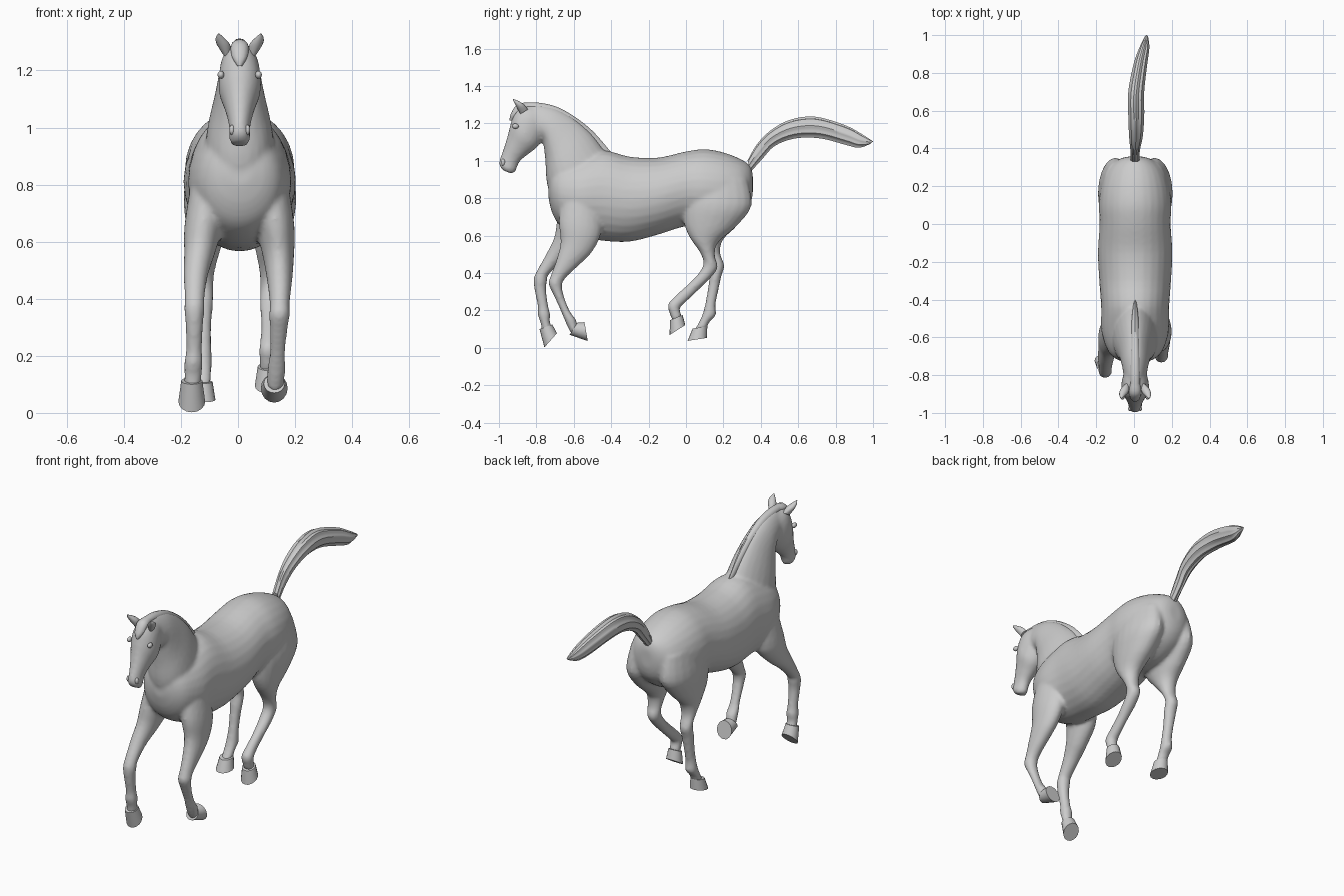
import bpy, bmesh, math
from mathutils import Vector, Matrix

CX = 0.006  # body centre line


def spline(a, b, c, d, t):
    return 0.5 * (2*b + (c - a)*t + (2*a - 5*b + 4*c - d)*t*t + (3*b - a - 3*c + d)*t**3)


def loft(bm, stations, n=20, sub=4, taper=0.0, ridges=0, depth=0.0):
    """Skin rings; each station is (y1, z1, y2, z2, x, half_width): two outline points plus width."""
    st = [list(s) for s in stations]
    rows = []
    for i in range(len(st) - 1):
        p = [st[max(i-1, 0)], st[i], st[i+1], st[min(i+2, len(st)-1)]]
        rows += [[spline(*q, k/sub) for q in zip(*p)] for k in range(sub)]
    rows.append(st[-1])
    rings = []
    for y1, z1, y2, z2, x, w in rows:
        ring = []
        for k in range(n):
            a = 2*math.pi*k/n
            r = 1 + depth*math.cos(ridges*a)
            c, s = math.cos(a)*r, math.sin(a)*r
            ring.append(bm.verts.new((x + w*s*(1 - taper*c),
                                      (y1+y2)/2 + c*(y1-y2)/2, (z1+z2)/2 + c*(z1-z2)/2)))
        rings.append(ring)
    faces = [bm.faces.new((r0[k], r0[(k+1) % n], r1[(k+1) % n], r1[k]))
             for r0, r1 in zip(rings, rings[1:]) for k in range(n)]
    faces += [bm.faces.new(rings[0]), bm.faces.new(rings[-1])]
    bmesh.ops.recalc_face_normals(bm, faces=faces)


def make(name, bm, angle=40):
    me = bpy.data.meshes.new(name)
    bm.to_mesh(me)
    bm.free()
    ob = bpy.data.objects.new(name, me)
    bpy.context.collection.objects.link(ob)
    bpy.ops.object.select_all(action='DESELECT')
    ob.select_set(True)
    bpy.context.view_layer.objects.active = ob
    bpy.ops.object.shade_smooth_by_angle(angle=math.radians(angle))
    return ob


def part(name, stations, **kw):
    bm = bmesh.new()
    loft(bm, stations, **kw)
    return make(name, bm)


# Torso: y, top z, bottom z, half width
torso = [(-.735, .88, .80, .04), (-.715, .95, .72, .10), (-.67, .99, .65, .145), (-.57, 1.02, .595, .178),
         (-.44, 1.055, .572, .18), (-.30, 1.022, .568, .19), (-.15, 1.017, .605, .197), (0, 1.05, .65, .188),
         (.10, 1.062, .64, .192), (.20, 1.045, .65, .18), (.29, 1.01, .70, .145),
         (.34, .975, .76, .09), (.357, .93, .82, .04)]
# Neck: crest point, throat point, half width
neck = [(-.42, 1.03, -.69, .72, .13), (-.50, 1.14, -.742, .87, .112), (-.59, 1.222, -.752, 1.0, .088),
        (-.69, 1.28, -.765, 1.10, .072), (-.79, 1.303, -.785, 1.12, .062), (-.86, 1.30, -.83, 1.14, .05)]
# Head: face point, jaw point, half width
head = [(-.80, 1.29, -.765, 1.15, .055), (-.875, 1.297, -.772, 1.11, .068), (-.917, 1.26, -.785, 1.087, .073),
        (-.937, 1.20, -.81, 1.06, .073), (-.955, 1.13, -.85, 1.03, .056), (-.975, 1.065, -.888, .997, .042),
        (-.992, 1.018, -.903, .965, .036), (-1.0, .985, -.912, .943, .037), (-.985, .953, -.932, .93, .028)]

# Legs: front outline point, back outline point, x, half width
front_left = [(-.66, .84, -.46, .78, -.09, .075), (-.69, .68, -.49, .63, -.12, .068),
              (-.705, .59, -.58, .53, -.135, .054), (-.748, .50, -.662, .465, -.148, .043),
              (-.795, .415, -.735, .39, -.152, .035), (-.814, .37, -.742, .36, -.153, .036),
              (-.81, .31, -.748, .31, -.153, .031), (-.792, .22, -.736, .22, -.154, .028),
              (-.792, .175, -.726, .18, -.156, .033), (-.777, .13, -.728, .14, -.158, .031),
              (-.77, .085, -.715, .11, -.16, .031)]
front_right = [(-.66, .84, -.46, .78, .10, .075), (-.68, .68, -.45, .63, .13, .068),
               (-.67, .57, -.50, .515, .142, .054), (-.69, .48, -.585, .43, .146, .043),
               (-.722, .39, -.643, .375, .146, .035), (-.735, .345, -.663, .335, .145, .036),
               (-.712, .29, -.653, .278, .142, .031), (-.677, .215, -.622, .198, .138, .028),
               (-.652, .155, -.588, .15, .135, .033), (-.632, .11, -.584, .132, .132, .031),
               (-.612, .072, -.575, .12, .13, .031)]
hind_right = [(-.01, .93, .33, .90, .10, .075), (-.02, .78, .35, .76, .11, .094),
              (-.012, .67, .275, .655, .115, .078), (.02, .59, .17, .56, .117, .057),
              (.075, .51, .155, .49, .116, .042), (.093, .45, .17, .43, .114, .036),
              (.065, .395, .128, .37, .112, .035), (-.002, .328, .052, .295, .11, .029),
              (-.057, .278, -.003, .243, .108, .029), (-.097, .23, -.033, .213, .107, .033),
              (-.086, .18, -.028, .186, .106, .031), (-.073, .145, -.02, .165, .106, .031)]
hind_left = [(-.01, .93, .33, .90, -.09, .075), (-.02, .78, .35, .76, -.10, .09),
             (-.012, .67, .275, .655, -.107, .076), (.05, .585, .20, .58, -.115, .057),
             (.112, .51, .182, .51, -.12, .042), (.138, .455, .205, .44, -.122, .036),
             (.128, .39, .19, .385, -.122, .035), (.116, .31, .173, .305, -.122, .029),
             (.103, .235, .158, .23, -.122, .029), (.088, .18, .16, .175, -.123, .033),
             (.068, .135, .127, .14, -.124, .031), (.045, .095, .112, .105, -.125, .031)]

# Body: all fleshy parts fused into one skin
bm = bmesh.new()
loft(bm, [(y, t, y, b, CX, w) for y, t, b, w in torso], n=28)
loft(bm, [(a, b, c, d, CX, w) for a, b, c, d, w in neck], n=24, taper=.2)
loft(bm, [(a, b, c, d, CX, w) for a, b, c, d, w in head], n=24)
for leg in (front_left, front_right, hind_right, hind_left):
    loft(bm, leg)
body = make("body", bm)
remesh = body.modifiers.new("fuse", 'REMESH')
remesh.mode = 'VOXEL'
remesh.voxel_size = 0.01
remesh.use_smooth_shade = True
smooth = body.modifiers.new("soften", 'SMOOTH')
smooth.factor, smooth.iterations = 0.5, 5

# Hooves: coronet pair, sole pair, x
hooves = {"front_left_hoof": ((-.783, .10, -.715, .125), (-.757, .002, -.69, .078), -.162),
          "front_right_hoof": ((-.622, .07, -.58, .135), (-.525, .036, -.543, .137), .127),
          "hind_right_hoof": ((-.085, .148, -.018, .176), (-.088, .068, -.004, .122), .106),
          "hind_left_hoof": ((.035, .103, .114, .115), (.008, .037, .112, .053), -.126)}
for name, (top, sole, x) in hooves.items():
    part(name, [(*top, x, .037), (*sole, x, .047)], n=16, sub=2)

# Tail, with ridges for the strands
part("tail", [(.33, 1.0, .345, .94, CX, .022), (.38, 1.085, .408, 1.01, CX, .024),
              (.45, 1.157, .475, 1.08, .01, .034), (.555, 1.215, .585, 1.12, .012, .04),
              (.69, 1.232, .72, 1.12, .012, .04), (.85, 1.187, .855, 1.085, .035, .034),
              (.94, 1.14, .925, 1.07, .055, .025), (1.0, 1.103, .985, 1.09, .066, .008)],
     n=36, ridges=9, depth=.07)

# Mane along the crest, and forelock
part("mane", [(-.40, 1.045, -.43, 1.0, CX, .008), (-.495, 1.155, -.54, 1.11, CX, .02),
              (-.59, 1.232, -.62, 1.18, CX, .022), (-.69, 1.288, -.71, 1.24, CX, .024),
              (-.79, 1.311, -.79, 1.26, CX, .026), (-.86, 1.311, -.85, 1.27, CX, .024)], n=12)
part("forelock", [(-.83, 1.312, -.83, 1.27, CX, .022), (-.90, 1.303, -.87, 1.26, CX, .032),
                  (-.937, 1.25, -.90, 1.24, CX, .026), (-.943, 1.215, -.92, 1.215, CX, .008)], n=12)

# Ears, eyes and nostrils, one per side
for side, s in (("left", -1), ("right", 1)):
    part(side + "_ear", [(-.885, 1.25, -.845, 1.275, CX + s*.045, .016),
                         (-.905, 1.285, -.865, 1.30, CX + s*.058, .023),
                         (-.918, 1.31, -.893, 1.318, CX + s*.069, .015),
                         (-.926, 1.328, -.922, 1.33, CX + s*.074, .002)], n=12)
    for name, pos, size in (("eye", (.066, -.912, 1.185), (.012, .018, .014)),
                            ("nostril", (.027, -.978, .992), (.010, .012, .018))):
        bm = bmesh.new()
        bmesh.ops.create_uvsphere(bm, u_segments=14, v_segments=8, radius=1,
                                  matrix=Matrix.LocRotScale(Vector((CX + s*pos[0], pos[1], pos[2])), None, Vector(size)))
        make(side + "_" + name, bm)
